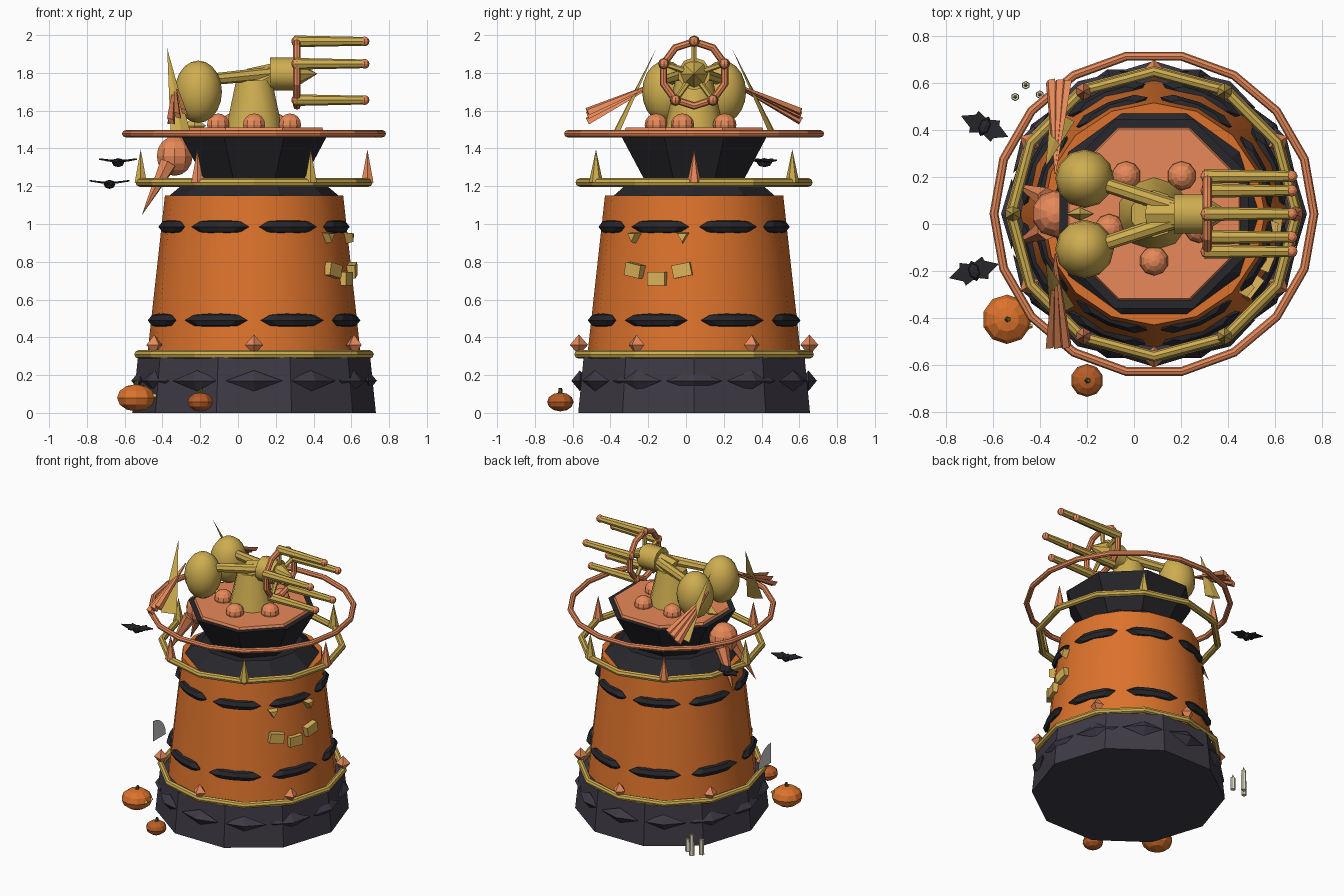
import bpy, bmesh
from math import sin, cos, pi, radians
from mathutils import Vector, Matrix

if "Cube" in bpy.data.objects:
    bpy.data.objects.remove(bpy.data.objects["Cube"])

CX, CY = 0.085, 0.043   # tower axis


def material(name, rgb):
    m = bpy.data.materials.new(name)
    m.diffuse_color = (*rgb, 1)
    m.use_nodes = True
    m.node_tree.nodes["Principled BSDF"].inputs["Base Color"].default_value = m.diffuse_color
    return m


ORANGE = material("orange", (.72, .17, .025))
RUST = material("rust", (.48, .11, .02))
GOLD = material("gold", (.62, .42, .08))
COPPER = material("copper", (.8, .25, .1))
STONE = material("dark_stone", (.048, .042, .06))
BLACK = material("black", (.02, .02, .025))
WAX = material("wax", (.75, .7, .55))
GLOW = material("glow", (.72, .45, .1))
STEM = material("stem", (.08, .09, .02))


def add(name, bm, mat, matrix=None, smooth=False):
    if matrix is not None:
        bm.transform(matrix)
    bmesh.ops.recalc_face_normals(bm, faces=bm.faces)
    me = bpy.data.meshes.new(name)
    bm.to_mesh(me)
    bm.free()
    ob = bpy.data.objects.new(name, me)
    bpy.context.collection.objects.link(ob)
    if mat:
        me.materials.append(mat)
    if smooth:
        bpy.ops.object.select_all(action='DESELECT')
        ob.select_set(True)
        bpy.context.view_layer.objects.active = ob
        bpy.ops.object.shade_smooth_by_angle(angle=radians(40))
    return ob


def rod(name, p, q, r1, r2, n, mat, smooth=False, turn=0, squash=1):
    """Tapered cylinder from p to q."""
    p, q = Vector(p), Vector(q)
    d = q - p
    bm = bmesh.new()
    bmesh.ops.create_cone(bm, cap_ends=True, segments=n, radius1=r1, radius2=r2, depth=d.length)
    m = (Matrix.Translation((p + q) / 2) @ d.to_track_quat('Z', 'Y').to_matrix().to_4x4()
         @ Matrix.Rotation(turn, 4, 'Z') @ Matrix.Diagonal((1, squash, 1, 1)))
    return add(name, bm, mat, m, smooth)


def drum(name, z1, z2, r1, r2, n, mat, turn=0, smooth=False):
    bm = bmesh.new()
    bmesh.ops.create_cone(bm, cap_ends=True, segments=n, radius1=r1, radius2=r2, depth=z2 - z1)
    return add(name, bm, mat, Matrix.Translation((CX, CY, (z1 + z2) / 2)) @ Matrix.Rotation(turn, 4, 'Z'), smooth)


def ball(name, c, s, mat, u=10, v=8, rot=0, smooth=False):
    bm = bmesh.new()
    bmesh.ops.create_uvsphere(bm, u_segments=u, v_segments=v, radius=1)
    return add(name, bm, mat, Matrix.Translation(c) @ Matrix.Rotation(rot, 4, 'Z') @ Matrix.Diagonal((*s, 1)), smooth)


def ring(name, c, R, r, n, mat, k=8, rot=None):
    bm = bmesh.new()
    loops = [[bm.verts.new(((R + r * cos(2 * pi * j / k)) * cos(2 * pi * i / n),
                            (R + r * cos(2 * pi * j / k)) * sin(2 * pi * i / n),
                            r * sin(2 * pi * j / k))) for j in range(k)] for i in range(n)]
    for i in range(n):
        for j in range(k):
            a, b = loops[i], loops[(i + 1) % n]
            bm.faces.new((a[j], b[j], b[(j + 1) % k], a[(j + 1) % k]))
    return add(name, bm, mat, Matrix.Translation(c) @ (rot or Matrix()))


def polar(r, deg, z):
    return Vector((CX + r * cos(radians(deg)), CY + r * sin(radians(deg)), z))


# Base with dark diamonds, gold band and copper studs
drum("base", 0, .295, .645, .615, 10, STONE, pi / 2)
for i in range(12):
    ball("base_diamond", polar(.605, 30 * i, .17), (.045, .15, .055), STONE, 4, 2, radians(30 * i))
ring("base_band", (CX, CY, .31), .612, .022, 12, GOLD)
for i in range(6):
    a = 60 * i - 90
    ball("base_stud", polar(.61, a, .36), (.048, .048, .055), COPPER, 4, 2, radians(a))

# Tapered body with two rows of dark staves
drum("body", .29, 1.15, .567, .472, 16, ORANGE, smooth=True)
for z, r, h in ((.49, .545, .18), (.985, .488, .165)):
    for i in range(8):
        a = 45 * i + 22.5
        ball("body_stave", polar(r - .02, a, z), (.045, h, .04), BLACK, 8, 4, radians(a))

# Carved face on the right side
for a in (-39, -7):
    p, d = polar(.475, a, .935), polar(.53, a, .935)
    rod("face_eye", p, d, .042, .03, 3, GLOW, turn=pi)
for a, z, tilt in ((-37, .755, .2), (-22, .71, 0), (-7, .755, -.2)):
    bm = bmesh.new()
    bmesh.ops.create_cube(bm, size=1)
    m = (Matrix.Translation(polar(.52, a, z)) @ Matrix.Rotation(radians(a), 4, 'Z')
         @ Matrix.Rotation(-tilt, 4, 'X') @ Matrix.Diagonal((.05, .1, .07, 1)))
    add("face_tooth", bm, GLOW, m)

# Collar, crown ring with spikes, flared neck and deck
drum("collar", 1.14, 1.24, .46, .34, 10, BLACK, pi / 2)
ring("crown_ring", (CX, CY, 1.22), .605, .023, 12, GOLD)
for i in range(6):
    rod("crown_spike", polar(.6, 60 * i, 1.22), polar(.6, 60 * i, 1.395), .037, 0, 6,
        GOLD if i % 2 else COPPER)
drum("neck", 1.2, 1.495, .265, .435, 8, BLACK, pi / 8)
drum("deck", 1.49, 1.512, .40, .39, 8, COPPER, pi / 8)
ring("outer_ring", (CX, CY, 1.478), .68, .019, 18, COPPER)

# Turret: pedestal, deck knobs, tanks, arms and hub
drum("pedestal", 1.51, 1.76, .155, .1, 10, GOLD, smooth=True)
for i in range(5):
    ball("deck_knob", polar(.2, 72 * i - 90, 1.525), (.062, .062, .06), COPPER)
HZ = 1.795
for s in (-1, 1):
    ball("tank", (-.21, CY + s * .15, 1.70), (.125, .125, .165), GOLD, 12, 10, smooth=True)
    rod("arm", (-.2, CY + s * .15, 1.76), (.2, CY + s * .02, HZ + .005), .03, .035, 8, GOLD, True)
rod("hub", (.17, CY, HZ), (.305, CY, HZ), .087, .087, 10, GOLD, True)
rod("hub_spike", (.3, CY, HZ), (.42, CY, HZ), .075, 0, 8, GOLD)
rod("hub_post", (CX, CY, 1.74), (.2, CY, HZ), .09, .06, 8, GOLD)

# Five-barrel wheel
ring("barrel_wheel", (.312, CY, HZ), .17, .02, 10, COPPER, 8, Matrix.Rotation(-pi / 2, 4, 'Y'))
for i in range(5):
    t = 2 * pi * i / 5
    y, z = CY + .168 * sin(t), HZ + .172 * cos(t)
    rod("spoke", (.3, CY, HZ), (.312, y, z), .018, .014, 6, GOLD)
    rod("barrel", (.3, y, z), (.67, y, z), .031, .023, 8, GOLD, True)
    ball("barrel_joint", (.312, y, z), (.03, .03, .03), COPPER, 8, 6)
    ball("barrel_tip", (.67, y, z), (.026, .026, .026), COPPER, 8, 6)

# Rear fins, feather fans, tail ball and claws
for s in (-1, 1):
    rod("rear_fin", (-.305, CY + s * .41, 1.49), (-.375, CY + s * .2, 1.93), .055, 0, 4, GOLD,
        squash=.18)
    for dx, dz in ((-.035, -.03), (0, 0), (.035, .02)):
        rod("feather", (-.32 + dx, CY + s * .565, 1.575 + dz), (-.335, CY + s * .17, 1.76),
            .028, .004, 4, COPPER, turn=pi / 4, squash=.5)
    rod("claw", (-.37, CY + s * .065, 1.32), (-.51, CY + s * .13, 1.045), .048, 0, 6, COPPER)
ball("tail_ball", (-.335, CY, 1.36), (.1, .1, .105), COPPER, 10, 8)
ball("tail_gem", (-.23, CY, 1.52), (.06, .028, .05), GOLD, 4, 2)


# Pumpkins at the foot
def pumpkin(name, x, y, r, h, mat):
    ball(name, (x, y, h + .008), (r, r, h), mat, 10, 6)
    rod(name + "_stem", (x, y, 2 * h - .005), (x + .008, y, 2 * h + .03), .014, .01, 5, STEM)


pumpkin("large_pumpkin", -.54, -.405, .105, .072, ORANGE)
pumpkin("small_pumpkin", -.2, -.665, .07, .05, RUST)
for dy in (-.03, .03):
    rod("pumpkin_eye", (-.45, -.405 + dy, .09), (-.432, -.405 + dy, .09), .014, .008, 3, GLOW)

# Bats: body plus scalloped wings
for x, y, z, ang in ((-.635, .415, 1.325, -24), (-.68, -.2, 1.21, 16)):
    place = Matrix.Translation((x, y, z)) @ Matrix.Rotation(radians(ang), 4, 'Z')
    bm = bmesh.new()
    bmesh.ops.create_uvsphere(bm, u_segments=6, v_segments=4, radius=1)
    add("bat_body", bm, BLACK, place @ Matrix.Diagonal((.03, .045, .024, 1)))
    for s in (-1, 1):
        bm = bmesh.new()
        pts = [(0, .03, 0), (.05, .05, .008), (.055, .03, .008), (.11, 0, .015),
               (.055, -.03, .008), (.05, -.05, .008), (0, -.03, 0)]
        bm.faces.new([bm.verts.new((s * a, b, c)) for a, b, c in pts])
        g = bmesh.ops.extrude_face_region(bm, geom=bm.faces[:])["geom"]
        for v in g:
            if isinstance(v, bmesh.types.BMVert):
                v.co.z += .008
        add("bat_wing", bm, BLACK, place)

# Candles behind the base
for x, y, h in ((-.505, .54, .11), (-.46, .59, .15), (-.4, .55, .09)):
    rod("candle", (x, y, 0), (x, y, h), .018, .016, 6, WAX)
    rod("candle_flame", (x, y, h), (x, y, h + .03), .008, 0, 5, GLOW)

# Thin quarter-round plate on the left
bm = bmesh.new()
arc = [(0, 0)] + [(.15 * cos(t * pi / 12), .15 * sin(t * pi / 12)) for t in range(7)]
bm.faces.new([bm.verts.new((-.56, -.19 + a, .41 + b)) for a, b in arc])
add("side_plate", bm, None)
